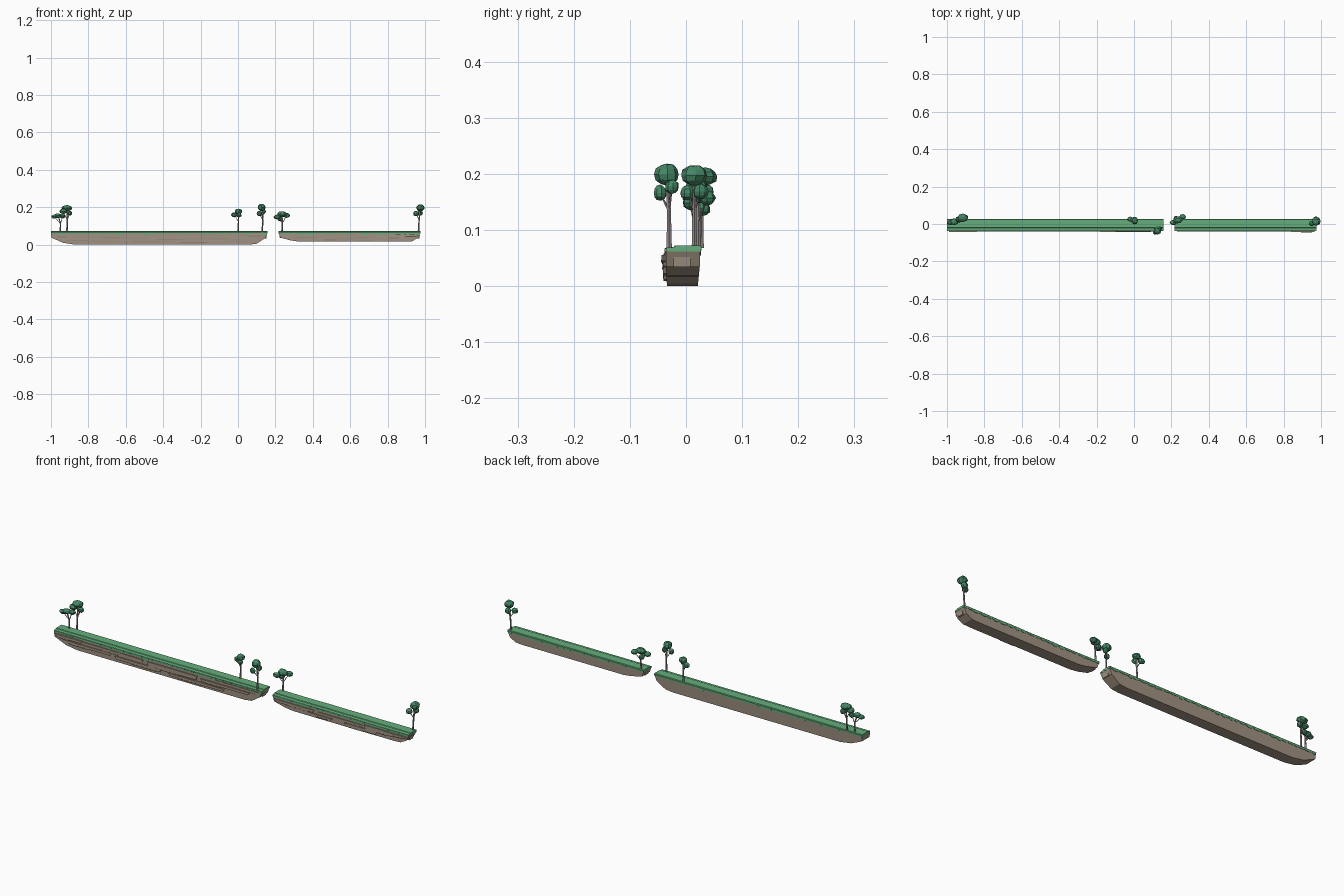
import bpy, bmesh, math, random
from mathutils import Vector, Matrix

random.seed(4)


def material(name, rgb):
    m = bpy.data.materials.new(name)
    m.diffuse_color = (*rgb, 1)
    return m


ROCK = material("rock", (0.36, 0.29, 0.23))
DARK = material("dark rock", (0.27, 0.215, 0.17))
GRASS = material("grass", (0.13, 0.42, 0.2))
LEAF = material("leaf", (0.06, 0.24, 0.13))
BARK = material("bark", (0.33, 0.29, 0.29))


def finish(name, bm, mat):
    bmesh.ops.recalc_face_normals(bm, faces=bm.faces)
    me = bpy.data.meshes.new(name)
    bm.to_mesh(me)
    bm.free()
    me.materials.append(mat)
    ob = bpy.data.objects.new(name, me)
    bpy.context.collection.objects.link(ob)
    return ob


def bridge(bm, rings, closed=True):
    # skin a list of equal rings and cap both ends
    vs = [[bm.verts.new(p) for p in r] for r in rings]
    n = len(vs[0])
    for a, b in zip(vs, vs[1:]):
        for i in range(n):
            j = (i + 1) % n
            bm.faces.new((a[i], a[j], b[j], b[i]))
    bm.faces.new(vs[0])
    bm.faces.new(vs[-1])


def add_slab(bm, x0, x1, y0, y1, z0, z1):
    # stone ledge with slightly slanted ends
    s = min(0.008, (x1 - x0) * 0.1)
    pts = [(x0, z1), (x1, z1), (x1 - s, z0), (x0 + s, z0)]
    bridge(bm, [[(x, y, z) for x, z in pts] for y in (y0, y1)])


def island(name, outline, slabs):
    x0, x1 = outline[0][0], outline[-1][0]
    # body: side outline extruded across y, narrowing a little downwards
    bm = bmesh.new()
    front = [(x, -0.034 - 0.002 * min(1, z / 0.04), z) for x, z in outline]
    back = [(x, 0.021 + 0.004 * min(1, z / 0.04), z) for x, z in outline]
    bridge(bm, [front, back])
    finish(name + "_rock", bm, ROCK)

    # ledges on the front face
    bm = bmesh.new()
    for a, b, z0, z1, d in slabs:
        add_slab(bm, a, b, -0.036 - d, -0.02, z0, z1)
    # end cap stones
    add_slab(bm, x1 - 0.03, x1 - 0.004, -0.022, 0.008, 0.034, 0.052)
    add_slab(bm, x0 + 0.004, x0 + 0.03, -0.022, 0.008, 0.036, 0.052)
    finish(name + "_ledges", bm, ROCK)

    # shadowed cracks
    bm = bmesh.new()
    for a, b, z0, z1, d in slabs:
        w = (b - a) * random.uniform(0.3, 0.6)
        c = random.uniform(a + 0.01, b - w)
        add_slab(bm, c, c + w, -0.0364 - d, -0.03, z0 - 0.003, z0 + 0.001)
    finish(name + "_cracks", bm, DARK)

    # turf with a lowered front lip
    sec = [(-0.036, 0.062), (-0.036, 0.068), (-0.021, 0.0695), (-0.019, 0.072),
           (0.024, 0.072), (0.027, 0.069), (0.026, 0.061)]
    bm = bmesh.new()
    n = 8
    rings = []
    for i in range(n + 1):
        x = x0 + (x1 - x0) * i / n
        j = random.uniform(-0.001, 0.001)
        rings.append([(x, y + j, z) for y, z in sec])
    bridge(bm, rings)
    finish(name + "_turf", bm, GRASS)

    # ragged turf fringe hanging over front and back
    bm = bmesh.new()
    for y0, y1, low in ((-0.038, -0.034, 0.012), (0.024, 0.0268, 0.008)):
        x = x0
        while x < x1 - 0.02:
            w = min(random.uniform(0.012, 0.05), x1 - x)
            d = random.choice((0.003, 0.004, 0.006, low))
            pts = [(x, 0.067), (x + w, 0.067), (x + w, 0.0615),
                   (x + w * 0.6, 0.062 - d), (x + w * 0.2, 0.062 - d * 0.8)]
            bridge(bm, [[(a, y, z) for a, z in pts] for y in (y0, y1)])
            x += w
    finish(name + "_fringe", bm, GRASS)


island("long_island",
       [(-1.0, 0.064), (-0.997, 0.037), (-0.935, 0.010), (-0.87, 0.0),
        (0.06, 0.0), (0.10, 0.005), (0.147, 0.036), (0.158, 0.064)],
       [(-0.99, -0.84, 0.042, 0.055, 0.006), (-0.95, -0.68, 0.024, 0.036, 0.004),
        (-0.84, -0.5, 0.04, 0.052, 0.004), (-0.66, -0.4, 0.016, 0.03, 0.005),
        (-0.48, -0.2, 0.03, 0.05, 0.005), (-0.36, -0.05, 0.012, 0.024, 0.004),
        (-0.18, 0.09, 0.032, 0.044, 0.006), (-0.1, 0.14, 0.048, 0.058, 0.004)])
island("short_island",
       [(0.217, 0.064), (0.227, 0.037), (0.285, 0.022), (0.33, 0.016),
        (0.89, 0.016), (0.93, 0.018), (0.962, 0.036), (0.976, 0.064)],
       [(0.23, 0.45, 0.04, 0.053, 0.005), (0.31, 0.55, 0.026, 0.036, 0.004),
        (0.47, 0.72, 0.04, 0.05, 0.004), (0.62, 0.8, 0.022, 0.036, 0.005),
        (0.73, 0.9, 0.036, 0.055, 0.005), (0.84, 0.965, 0.045, 0.055, 0.008)])


def limb(bm, pts, r0, r1):
    # tapered five-sided stem along a few points
    rings = []
    for i, p in enumerate(pts):
        r = r0 + (r1 - r0) * i / (len(pts) - 1)
        rings.append([(p[0] + r * math.cos(a), p[1] + r * math.sin(a), p[2])
                      for a in (k * math.tau / 5 for k in range(5))])
    bridge(bm, rings)


def tree(name, base, blobs):
    # trunk leads into the first blob, twigs into the others
    bx, by = base
    bm = bmesh.new()
    top = Vector(blobs[0][:3])
    root = Vector((bx, by, 0.068))
    mid = root.lerp(top, 0.5) + Vector((bx - top.x, by - top.y, 0)) * 0.4
    mid.x += 0.002
    limb(bm, [root, root + Vector((0, 0, 0.01)), mid, top], 0.0055, 0.003)
    for b in blobs[1:]:
        limb(bm, [mid, Vector(b[:3])], 0.0025, 0.0015)
    finish(name + "_trunk", bm, BARK)
    bm = bmesh.new()
    for x, y, z, rx, ry, rz in blobs:
        rot = Matrix.Rotation(random.uniform(0, 1), 4, 'Z')
        geo = bmesh.ops.create_uvsphere(bm, u_segments=8, v_segments=6, radius=1, matrix=rot)
        for v in geo["verts"]:
            k = random.uniform(0.92, 1.06)
            v.co = Vector((x + v.co.x * rx * k, y + v.co.y * ry * k, z + v.co.z * rz * k))
    finish(name + "_crown", bm, LEAF)


tree("left_outer_tree", (-0.95, 0.015),
     [(-0.962, 0.012, 0.155, 0.022, 0.018, 0.012), (-0.982, 0.008, 0.15, 0.017, 0.014, 0.011),
      (-0.938, 0.02, 0.152, 0.015, 0.014, 0.012)])
tree("left_inner_tree", (-0.915, 0.027),
     [(-0.915, 0.034, 0.195, 0.028, 0.022, 0.016), (-0.935, 0.025, 0.178, 0.02, 0.017, 0.014),
      (-0.9, 0.036, 0.168, 0.014, 0.014, 0.013)])
tree("middle_tree", (0.0, 0.02),
     [(0.002, 0.019, 0.178, 0.021, 0.019, 0.015), (-0.02, 0.026, 0.16, 0.017, 0.014, 0.013),
      (0.005, 0.01, 0.158, 0.015, 0.012, 0.012)])
tree("gap_tree", (0.13, -0.03),
     [(0.126, -0.034, 0.199, 0.022, 0.022, 0.020), (0.114, -0.046, 0.166, 0.014, 0.012, 0.014),
      (0.138, -0.025, 0.177, 0.012, 0.013, 0.013)])
tree("short_left_tree", (0.235, 0.022),
     [(0.235, 0.022, 0.163, 0.026, 0.019, 0.016), (0.21, 0.008, 0.148, 0.02, 0.014, 0.013),
      (0.26, 0.038, 0.157, 0.018, 0.015, 0.013), (0.225, 0.03, 0.138, 0.013, 0.014, 0.013)])
tree("short_right_tree", (0.965, 0.015),
     [(0.975, 0.014, 0.197, 0.023, 0.024, 0.019), (0.951, 0.003, 0.166, 0.016, 0.014, 0.014),
      (0.973, 0.026, 0.168, 0.016, 0.014, 0.014)])
